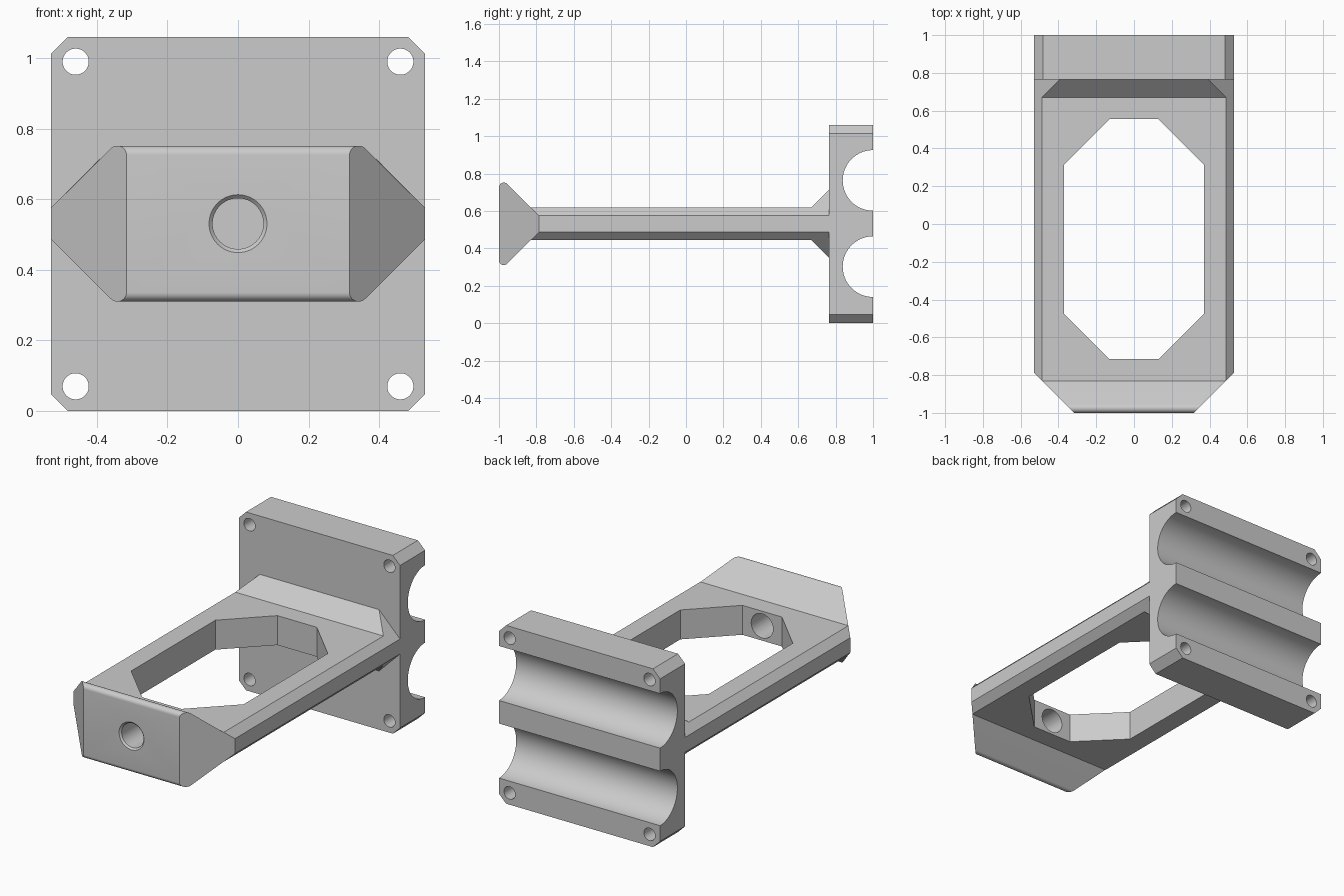
import bpy, bmesh
from math import cos, sin, pi, radians
from mathutils import Matrix, Vector

if "Cube" in bpy.data.objects:
    bpy.data.objects.remove(bpy.data.objects["Cube"])

grey = bpy.data.materials.new("plain grey")
grey.use_nodes = True
colour = (0.6, 0.6, 0.6, 1)
grey.diffuse_color = colour
grey.node_tree.nodes["Principled BSDF"].inputs["Base Color"].default_value = colour

MID = 0.531          # height of the arm's centre line
PLATE_FRONT = 0.765


def finish(name, bm):
    bmesh.ops.recalc_face_normals(bm, faces=bm.faces)
    mesh = bpy.data.meshes.new(name)
    bm.to_mesh(mesh)
    bm.free()
    mesh.materials.append(grey)
    obj = bpy.data.objects.new(name, mesh)
    bpy.context.collection.objects.link(obj)
    return obj


def prism(name, points, axis, lo, hi):
    """Extrude a 2D outline along axis; points list the other two axes in order."""
    bm = bmesh.new()
    verts = []
    for p in points:
        co = list(p)
        co.insert(axis, lo)
        verts.append(bm.verts.new(co))
    face = bm.faces.new(verts)
    new = bmesh.ops.extrude_face_region(bm, geom=[face])["geom"]
    step = Vector((0, 0, 0))
    step[axis] = hi - lo
    bmesh.ops.translate(bm, vec=step,
                        verts=[v for v in new if isinstance(v, bmesh.types.BMVert)])
    return finish(name, bm)


def rod(name, axis, centre, r1, r2, length, segments=64):
    bm = bmesh.new()
    turn = Matrix.Rotation(pi / 2, 4, "Y" if axis == 0 else "X")
    bmesh.ops.create_cone(bm, cap_ends=True, segments=segments, radius1=r1,
                          radius2=r2, depth=length,
                          matrix=Matrix.Translation(centre) @ turn)
    return finish(name, bm)


def boolean(target, tool, operation):
    mod = target.modifiers.new(operation, "BOOLEAN")
    mod.operation, mod.solver, mod.object = operation, "EXACT", tool
    bpy.context.view_layer.objects.active = target
    bpy.ops.object.modifier_apply(modifier=mod.name)
    bpy.data.objects.remove(tool)


def chamfered(x0, x1, y0, y1, c):
    return [(x0 + c, y0), (x1 - c, y0), (x1, y0 + c), (x1, y1 - c),
            (x1 - c, y1), (x0 + c, y1), (x0, y1 - c), (x0, y0 + c)]


# Arm: side profile with flared, rounded nose and gussets at the plate
half, slope, r = 0.0875, 0.2575, 0.026
nose_z = slope - r * (1 + 2 ** 0.5)
upper = [(-1 + r + r * cos(a), nose_z + r * sin(a))
         for a in [radians(180 - 135 * i / 12) for i in range(13)]]
upper += [(-1 + slope - half, half), (0.67, half),
          (PLATE_FRONT, half + 0.095), (0.8, half + 0.095)]
profile = [(y, MID + z) for y, z in upper]
profile += [(y, MID - z) for y, z in reversed(upper)]
body = prism("mounting_bracket", profile, 0, -0.6, 0.6)

# Arm: nose corners cut in plan, long edges cut in section
W = 0.53
plan = [(-0.316, -1), (0.316, -1), (W, -0.786), (W, 0.9), (-W, 0.9), (-W, -0.786)]
plan = [(x * 1.0, y) for x, y in plan]
plan[0:2] = [(-0.306, -1.01), (0.306, -1.01)]
boolean(body, prism("plan_cutter", plan, 2, -1, 2), "INTERSECT")
reach = 0.5745
section = [(0, MID + reach), (reach, MID), (0, MID - reach), (-reach, MID)]
boolean(body, prism("section_cutter", section, 1, -2, 2), "INTERSECT")

# Arm: octagonal window and countersunk nose hole
window = chamfered(-0.37, 0.37, -0.715, 0.555, 0.24)
boolean(body, prism("window_cutter", window, 2, -1, 2), "DIFFERENCE")
boolean(body, rod("bore_cutter", 1, (0, -0.85, MID), 0.072, 0.072, 0.5), "DIFFERENCE")
boolean(body, rod("countersink_cutter", 1, (0, -1, MID), 0.062, 0.102, 0.04), "DIFFERENCE")

# Back plate with two clamp grooves and four screw holes
plate = prism("back_plate", chamfered(-W, W, 0, 1.06, 0.047), 1, PLATE_FRONT, 1)
for z in (0.302, 0.763):
    boolean(plate, rod("groove_cutter", 0, (0, 1, z), 0.162, 0.162, 2, 96), "DIFFERENCE")
for x in (-0.46, 0.46):
    for z in (0.07, 0.99):
        boolean(plate, rod("screw_cutter", 1, (x, 0.88, z), 0.037, 0.037, 0.5, 48), "DIFFERENCE")
boolean(body, plate, "UNION")

bpy.ops.object.select_all(action="DESELECT")
body.select_set(True)
bpy.context.view_layer.objects.active = body
bpy.ops.object.shade_smooth_by_angle(angle=radians(25))
